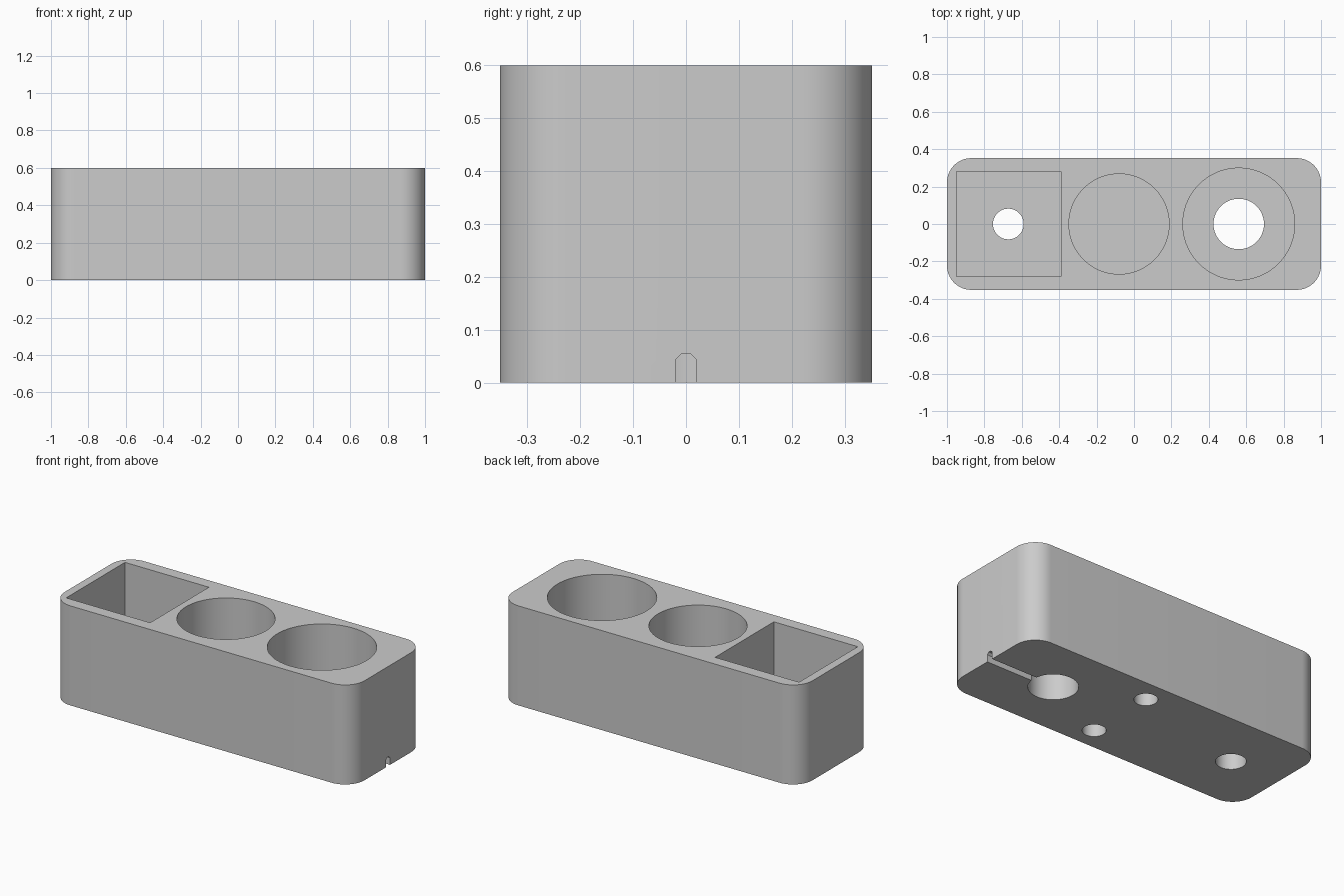
import bpy, bmesh, math

if "Cube" in bpy.data.objects:
    bpy.data.objects.remove(bpy.data.objects["Cube"])

H = 0.6          # block height
FLOOR = 0.16     # thickness under the pockets

grey = bpy.data.materials.new("plain grey")
grey.diffuse_color = (0.6, 0.6, 0.6, 1)
grey.use_nodes = True
grey.node_tree.nodes["Principled BSDF"].inputs["Base Color"].default_value = grey.diffuse_color


def prism(name, points, offset):
    """Extrude a closed 3D outline along an offset vector."""
    bm = bmesh.new()
    face = bm.faces.new([bm.verts.new(p) for p in points])
    new = bmesh.ops.extrude_face_region(bm, geom=[face])["geom"]
    bmesh.ops.translate(bm, vec=offset, verts=[v for v in new if isinstance(v, bmesh.types.BMVert)])
    bmesh.ops.recalc_face_normals(bm, faces=bm.faces)
    mesh = bpy.data.meshes.new(name)
    bm.to_mesh(mesh)
    bm.free()
    mesh.materials.append(grey)
    obj = bpy.data.objects.new(name, mesh)
    bpy.context.collection.objects.link(obj)
    return obj


def arc(cx, cy, z, r, a0, a1, n):
    return [(cx + r * math.cos(a0 + (a1 - a0) * i / n),
             cy + r * math.sin(a0 + (a1 - a0) * i / n), z) for i in range(n + 1)]


def round_cutter(name, x, y, r, z0, z1):
    return prism(name, arc(x, y, z0, r, 0, 2 * math.pi, 72)[:-1], (0, 0, z1 - z0))


# Block with rounded vertical corners
R = 0.13
outline = []
for i, (sx, sy) in enumerate([(1, 1), (-1, 1), (-1, -1), (1, -1)]):
    outline += arc(sx * (1 - R), sy * (0.352 - R), 0, R, i * math.pi / 2, (i + 1) * math.pi / 2, 16)
block = prism("holder_block", outline, (0, 0, H))

# Pockets, drain holes and underside holes
square = [(-0.95, -0.28, FLOOR), (-0.39, -0.28, FLOOR), (-0.39, 0.28, FLOOR), (-0.95, 0.28, FLOOR)]
cutters = [
    prism("square_pocket", square, (0, 0, H)),
    round_cutter("middle_pocket", -0.08, 0, 0.268, FLOOR, H + 0.1),
    round_cutter("right_pocket", 0.56, 0, 0.299, FLOOR, H + 0.1),
    round_cutter("square_pocket_hole", -0.672, 0, 0.082, -0.1, FLOOR + 0.1),
    round_cutter("right_pocket_hole", 0.56, 0, 0.135, -0.1, FLOOR + 0.1),
]
for side in (-1, 1):
    cutters.append(round_cutter("underside_hole", 0.097, side * 0.214, 0.064, -0.1, 0.1))

# Cable slot along the underside, from the large hole out to the right end
slot = [(-0.02, -0.1), (0.02, -0.1), (0.02, 0.043), (0.008, 0.055), (-0.008, 0.055), (-0.02, 0.043)]
cutters.append(prism("cable_slot", [(0.56, y, z) for y, z in slot], (0.6, 0, 0)))

# Cut everything out of the block
bpy.context.view_layer.objects.active = block
for c in cutters:
    c.hide_render = True
    mod = block.modifiers.new(c.name, 'BOOLEAN')
    mod.operation = 'DIFFERENCE'
    mod.solver = 'EXACT'
    mod.object = c
    bpy.ops.object.modifier_apply(modifier=mod.name)
    bpy.data.objects.remove(c)

# Smooth walls, sharp rims
bpy.ops.object.select_all(action='DESELECT')
block.select_set(True)
bpy.ops.object.shade_smooth_by_angle(angle=math.radians(30))
